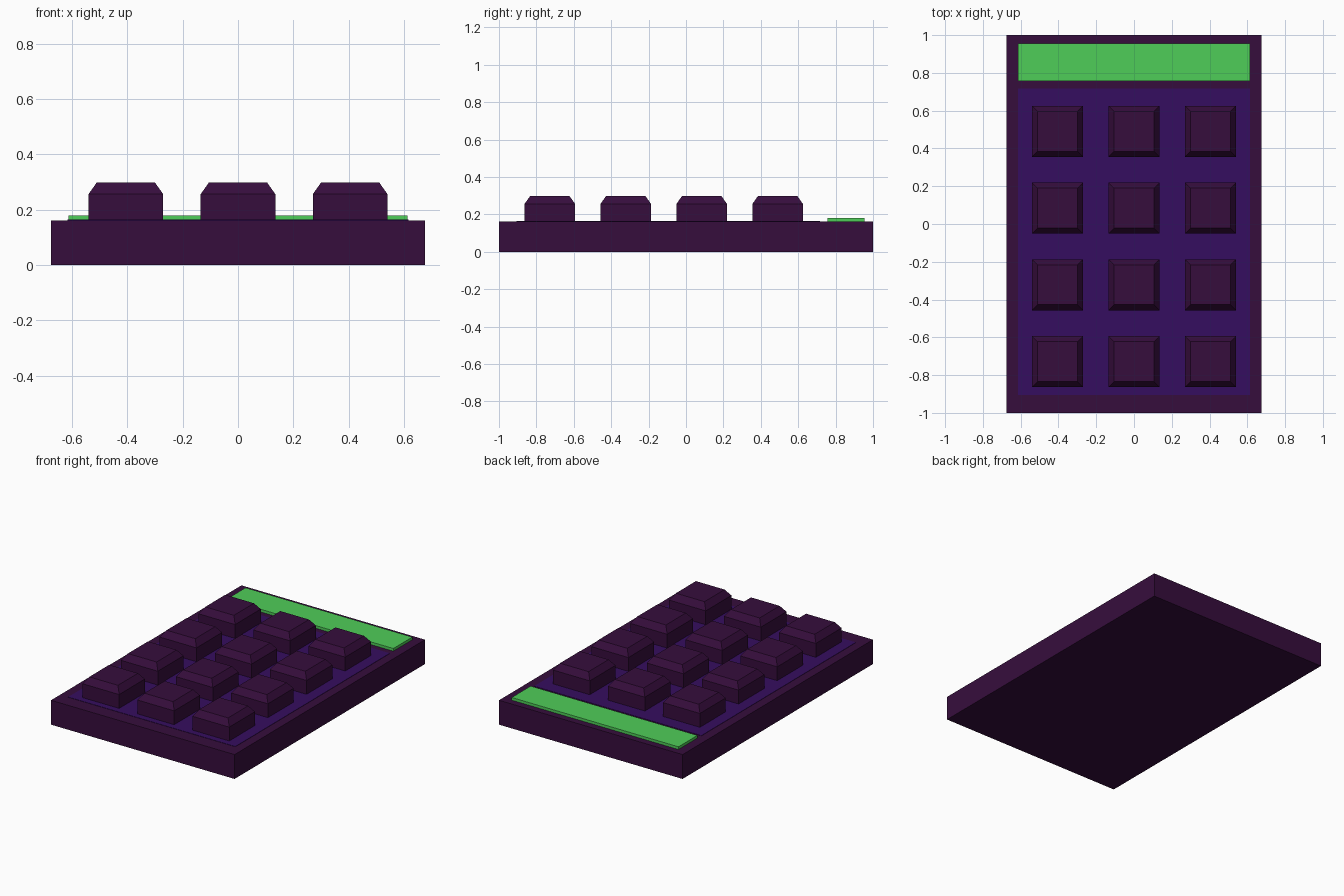
import bpy, bmesh

if "Cube" in bpy.data.objects:
    bpy.data.objects.remove(bpy.data.objects["Cube"])


def material(name, rgb):
    m = bpy.data.materials.new(name)
    m.diffuse_color = (*rgb, 1)
    m.use_nodes = True
    m.node_tree.nodes["Principled BSDF"].inputs["Base Color"].default_value = m.diffuse_color
    return m


PLUM = material("dark_plum", (0.037, 0.004, 0.046))
INDIGO = material("indigo", (0.036, 0.004, 0.115))
GREEN = material("screen_green", (0.078, 0.610, 0.098))


def block(name, x, y, z, mats, top=None):
    """Box from (min, max) ranges; top = (inset, rise) adds a tapered cap."""
    bm = bmesh.new()
    bmesh.ops.create_cube(bm, size=1)
    for v in bm.verts:
        v.co = [r[0] if c < 0 else r[1] for c, r in zip(v.co, (x, y, z))]
    bm.normal_update()
    if top:
        face = max(bm.faces, key=lambda f: f.normal.z)
        bmesh.ops.inset_region(bm, faces=[face], thickness=top[0], depth=0)
        for v in face.verts:
            v.co.z += top[1]
    me = bpy.data.meshes.new(name)
    bm.to_mesh(me)
    bm.free()
    for m in mats:
        me.materials.append(m)
    ob = bpy.data.objects.new(name, me)
    bpy.context.collection.objects.link(ob)
    return ob


# body slab
TOP = 0.162
block("body", (-0.675, 0.675), (-1, 1), (0, TOP), [PLUM])

# coloured key field, a thin plate almost flush with the body
block("key_panel", (-0.615, 0.615), (-0.906, 0.717), (TOP - 0.003, TOP + 0.002), [INDIGO])

# raised display strip
block("display", (-0.613, 0.613), (0.756, 0.955), (TOP - 0.002, 0.18), [GREEN])

# 3 x 4 chamfered keys
H = 0.135
for row in range(4):
    for col in range(3):
        cx, cy = (col - 1) * 0.405, 0.49 - row * 0.406
        block(f"key_{row}_{col}", (cx - H, cx + H), (cy - H, cy + H),
              (TOP - 0.002, 0.256), [PLUM], top=(0.042, 0.042))
